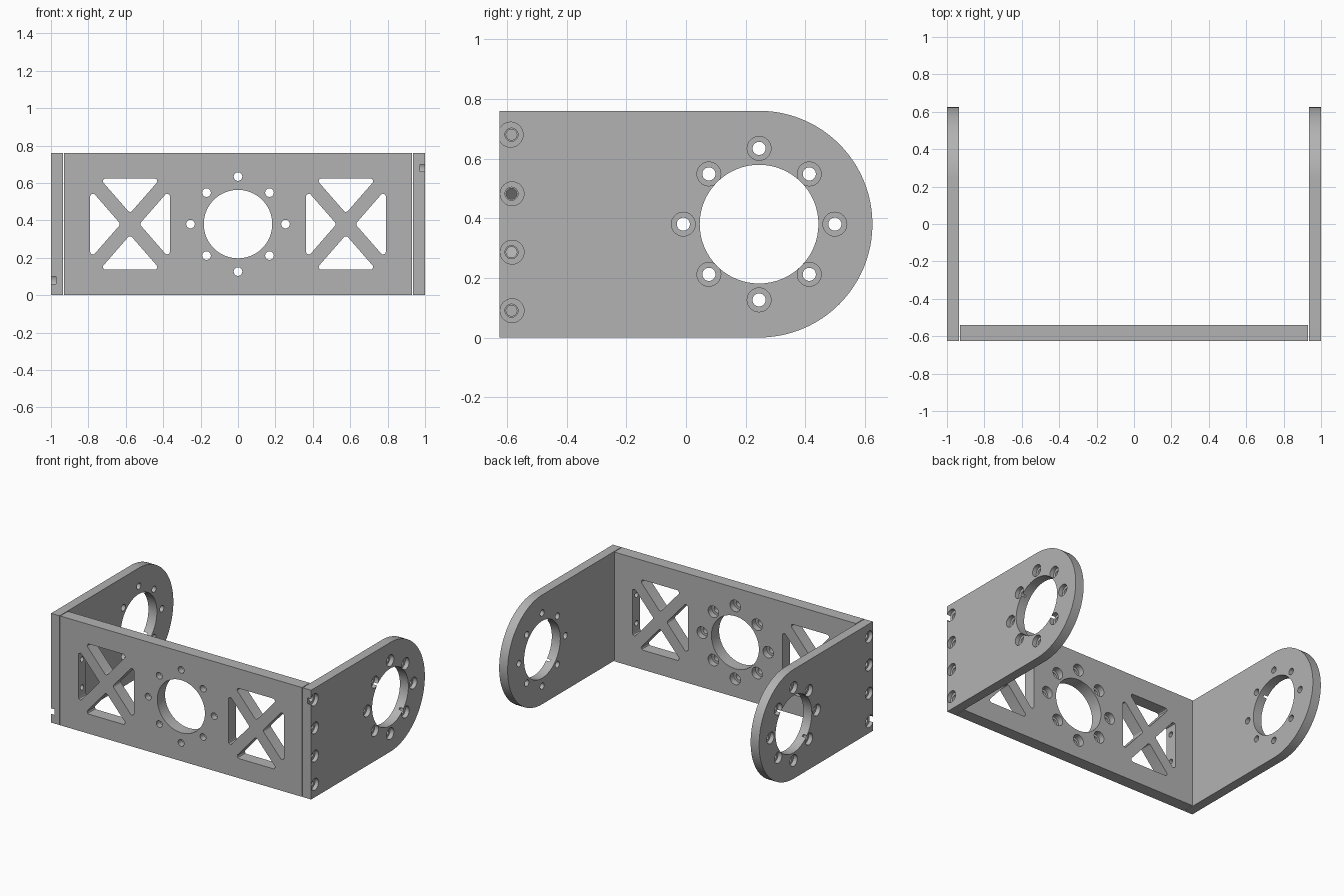
import bpy, bmesh, math
from mathutils import Matrix, Vector

cube = bpy.data.objects.get("Cube")
if cube:
    bpy.data.objects.remove(cube, do_unlink=True)

grey = bpy.data.materials.new("plain grey")
grey.use_nodes = True
grey.diffuse_color = (0.45, 0.45, 0.45, 1)
grey.node_tree.nodes["Principled BSDF"].inputs["Base Color"].default_value = (0.45, 0.45, 0.45, 1)

MID = 0.38           # half height of every plate
INNER = 0.935        # inner face of the side plates
FRONT, BACK = -0.625, -0.54
END_Y = 0.245        # centre of the rounded ends


def to_object(bm, name):
    bmesh.ops.recalc_face_normals(bm, faces=bm.faces)
    mesh = bpy.data.meshes.new(name)
    bm.to_mesh(mesh)
    bm.free()
    mesh.materials.append(grey)
    obj = bpy.data.objects.new(name, mesh)
    bpy.context.collection.objects.link(obj)
    return obj


def prism(bm, outline, axis, lo, hi):
    """Extrude a 2D outline along x (outline in y, z) or y (outline in x, z)."""
    place = (lambda a, b, t: (t, a, b)) if axis == "x" else (lambda a, b, t: (a, t, b))
    rings = [[bm.verts.new(place(a, b, t)) for a, b in outline] for t in (lo, hi)]
    bm.faces.new(rings[0])
    bm.faces.new(rings[1][::-1])
    n = len(outline)
    for i in range(n):
        j = (i + 1) % n
        bm.faces.new((rings[0][i], rings[1][i], rings[1][j], rings[0][j]))


def circle(a, b, r, n=32):
    return [(a + r * math.cos(math.tau * i / n), b + r * math.sin(math.tau * i / n)) for i in range(n)]


def rounded(points, r, steps=5):
    """Round the corners of a polygon with short arcs."""
    out = []
    for i, p in enumerate(points):
        p = Vector(p)
        u = (Vector(points[i - 1]) - p).normalized()
        v = (Vector(points[(i + 1) % len(points)]) - p).normalized()
        half = u.angle(v) / 2
        centre = p + (u + v).normalized() * r / math.sin(half)
        s = p + u * r / math.tan(half) - centre
        e = p + v * r / math.tan(half) - centre
        for k in range(steps + 1):
            d = s.lerp(e, k / steps).normalized() * r
            out.append(tuple(centre + d))
    return out


def bolt_circle(a):
    """Eight bolt centres, the diagonal ones slightly further in."""
    for k in range(8):
        r = 0.238 if k % 2 else 0.254
        yield a + r * math.cos(k * math.pi / 4), MID + r * math.sin(k * math.pi / 4)


def soften(bm, width):
    edges = [e for e in bm.edges if e.calc_face_angle(0) > 0.6]
    bmesh.ops.bevel(bm, geom=edges, offset=width, segments=3, profile=0.5, affect="EDGES")


def cut(obj, bm):
    cutter = to_object(bm, "cutter")
    cutter.hide_render = True
    mod = obj.modifiers.new("cut", "BOOLEAN")
    mod.operation, mod.solver, mod.object = "DIFFERENCE", "EXACT", cutter
    select(obj)
    bpy.ops.object.modifier_apply(modifier=mod.name)
    bpy.data.objects.remove(cutter, do_unlink=True)


def select(obj):
    bpy.ops.object.select_all(action="DESELECT")
    obj.select_set(True)
    bpy.context.view_layer.objects.active = obj


def finish(obj):
    select(obj)
    bpy.ops.object.shade_smooth_by_angle(angle=math.radians(35))


SCREW_Z = [0.09, 0.286, 0.482, 0.68]

# Front plate
bm = bmesh.new()
prism(bm, [(-0.93, 0), (0.93, 0), (0.93, 2 * MID), (-0.93, 2 * MID)], "y", FRONT, BACK)
soften(bm, 0.008)
front_plate = to_object(bm, "front_plate")

# Central opening, bolt holes and the triangular windows between cross braces
through = bmesh.new()
prism(through, circle(0, MID, 0.183, 64), "y", -0.8, -0.4)
for a, b in bolt_circle(0):
    prism(through, circle(a, b, 0.023), "y", -0.8, -0.4)
W, H, BAR = 0.213, 0.244, 0.038
diagonal = math.hypot(W, H)
dz, dx = BAR * diagonal / W, BAR * diagonal / H
wide, tall = W * (H - dz) / H, H * (W - dx) / W
for cx in (-0.577, 0.577):
    for s in (-1, 1):
        top = [(0, s * dz), (wide, s * H), (-wide, s * H)]
        side = [(s * dx, 0), (s * W, tall), (s * W, -tall)]
        for tri in (top, side):
            pts = rounded([(cx + a, MID + b) for a, b in tri], 0.014)
            prism(through, pts, "y", -0.8, -0.4)
cut(front_plate, through)

# Counterbores at the back and screw holes in the ends
bores = bmesh.new()
for a, b in bolt_circle(0):
    prism(bores, circle(a, b, 0.04), "y", BACK - 0.042, -0.4)
for s in (-1, 1):
    for z in SCREW_Z:
        prism(bores, circle(-0.585, z, 0.018, 24), "x", *sorted((s * 0.77, s * 1.1)))
cut(front_plate, bores)
finish(front_plate)

# Side plates with one rounded end; the right one is the left one turned half over
for name, s in (("left_side_plate", 1), ("right_side_plate", -1)):
    arc = [(END_Y + MID * math.sin(t), MID - MID * math.cos(t))
           for t in (math.pi * i / 48 for i in range(49))]
    bm = bmesh.new()
    prism(bm, [(FRONT, 0)] + arc + [(FRONT, 2 * MID)], "x", INNER, 1.0)
    soften(bm, 0.008)
    plate = to_object(bm, name)

    through, bores = bmesh.new(), bmesh.new()
    prism(through, circle(END_Y, MID, 0.199, 64), "x", 0.8, 1.2)
    for a, b in bolt_circle(END_Y):
        prism(through, circle(a, b, 0.022), "x", 0.8, 1.2)
        prism(bores, circle(a, b, 0.04), "x", 0.97, 1.2)
    for z in SCREW_Z:
        prism(through, circle(-0.585, z, 0.022, 24), "x", 0.8, 1.2)
        # The last screw seat breaks out through the front edge
        y, r = (-0.588, 0.042) if z == SCREW_Z[-1] else (-0.583, 0.04)
        prism(bores, circle(y, z, r), "x", 0.973, 1.2)
    cut(plate, through)
    cut(plate, bores)
    if s < 0:
        turn = Matrix.Translation((0, 0, MID)) @ Matrix.Rotation(math.pi, 4, "Y") @ Matrix.Translation((0, 0, -MID))
        plate.data.transform(turn)
    finish(plate)
